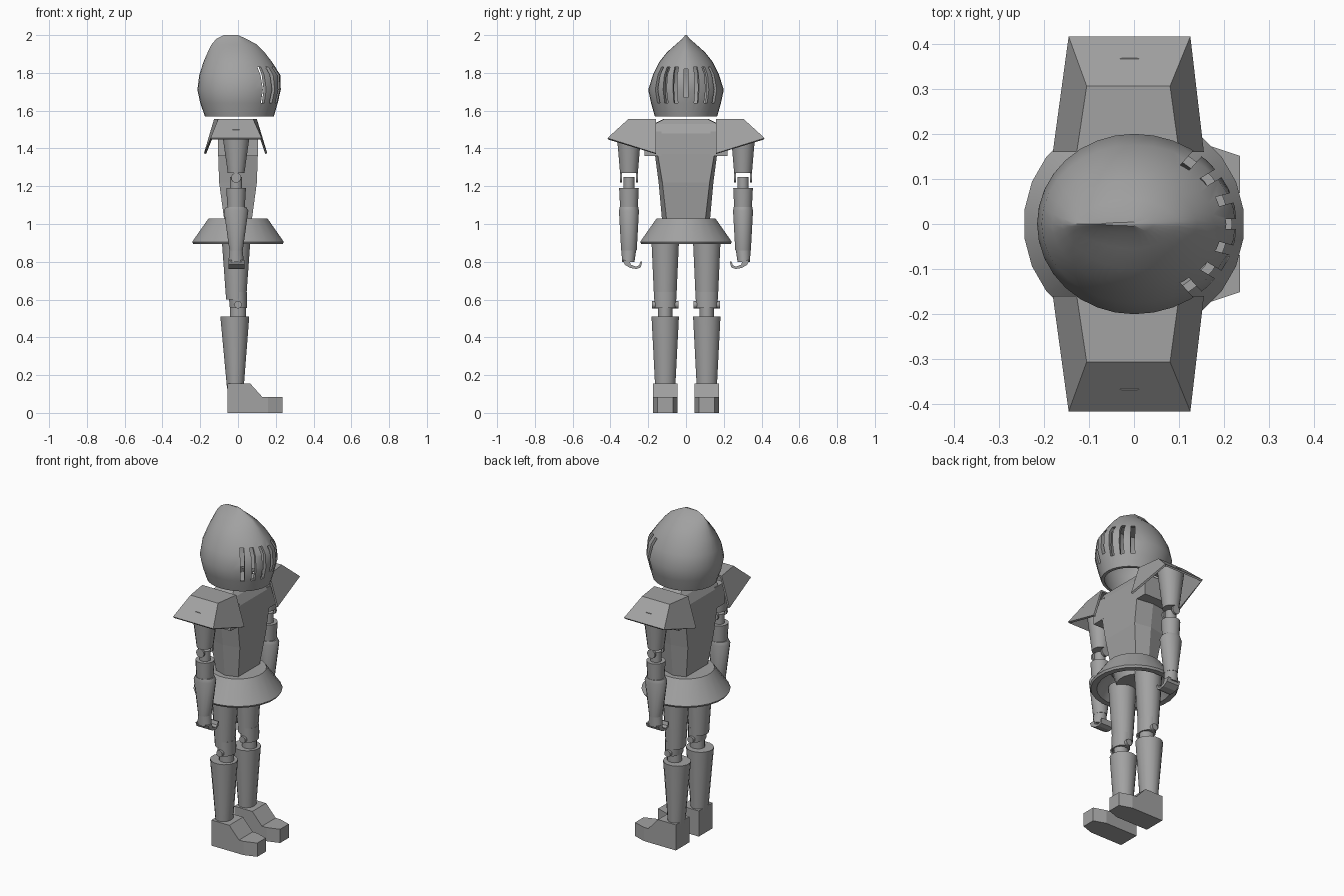
import bpy, bmesh, math
from mathutils import Vector, Matrix

if "Cube" in bpy.data.objects:
    bpy.data.objects.remove(bpy.data.objects["Cube"])

steel = bpy.data.materials.new("steel grey")
steel.use_nodes = True
GREY = (0.36, 0.36, 0.36, 1)
steel.diffuse_color = GREY
steel.node_tree.nodes["Principled BSDF"].inputs["Base Color"].default_value = GREY


def finish(name, bm, smooth=None):
    bmesh.ops.recalc_face_normals(bm, faces=bm.faces)
    mesh = bpy.data.meshes.new(name)
    bm.to_mesh(mesh)
    bm.free()
    mesh.materials.append(steel)
    ob = bpy.data.objects.new(name, mesh)
    bpy.context.collection.objects.link(ob)
    if smooth:
        bpy.ops.object.select_all(action="DESELECT")
        ob.select_set(True)
        bpy.context.view_layer.objects.active = ob
        bpy.ops.object.shade_smooth_by_angle(angle=math.radians(smooth))
    return ob


def loft(name, rings, caps=True, closed=False, smooth=None):
    """Skin a list of point rings; closed joins the last ring to the first."""
    bm = bmesh.new()
    loops = [[bm.verts.new(p) for p in ring] for ring in rings]
    pairs = list(zip(loops, loops[1:])) + ([(loops[-1], loops[0])] if closed else [])
    for a, b in pairs:
        for i in range(len(a)):
            j = (i + 1) % len(a)
            bm.faces.new((a[i], a[j], b[j], b[i]))
    if caps:
        bm.faces.new(loops[0])
        bm.faces.new(loops[-1])
    return finish(name, bm, smooth)


def oval(x, y, z, rx, ry, n=16):
    return [(x + rx * math.cos(t), y + ry * math.sin(t), z)
            for t in (2 * math.pi * (i + 0.5) / n for i in range(n))]


def box(name, x0, x1, y0, y1, z0, z1):
    return loft(name, [[(x0, y0, z), (x1, y0, z), (x1, y1, z), (x0, y1, z)] for z in (z0, z1)])


def pin(name, x, y, z, r, half):
    """Round pin lying along y."""
    return loft(name, [[(x + r * math.cos(math.tau * i / 16), y + d, z + r * math.sin(math.tau * i / 16))
                        for i in range(16)] for d in (-half, half)], smooth=35)


# Helmet: height, back, front, half width, sharpness of the crest
PROFILE = [(1.57, -0.175, 0.19, 0.165, 0), (1.64, -0.2, 0.21, 0.185, 0),
           (1.71, -0.215, 0.228, 0.2, 0), (1.79, -0.205, 0.225, 0.175, 0),
           (1.86, -0.182, 0.178, 0.14, 0.15), (1.91, -0.16, 0.14, 0.1, 0.3),
           (1.95, -0.14, 0.1, 0.055, 0.4), (1.98, -0.115, 0.045, 0.02, 0.5),
           (2.0, -0.075, 0.0, 0.004, 0.5)]


def helmet_ring(z, back, front, half, crest):
    ring = []
    for i in range(32):
        t = math.tau * i / 32
        s = math.sin(t)
        reach = front if math.cos(t) > 0 else -back
        ring.append((reach * math.cos(t), half * s * abs(s) ** crest, z))
    return ring


bm_rings = [helmet_ring(*p) for p in PROFILE]
inner = [[(x * 0.9, y * 0.9, min(z, 1.93)) for x, y, z in ring] for ring in bm_rings[:6]]
helmet = loft("helmet", inner[::-1] + bm_rings, smooth=40)

# Slits cut through the front of the helmet
bm = bmesh.new()
for deg in (-48, -31, -15, 0, 15, 31, 48):
    low, high = (1.64, 1.83) if deg else (1.67, 1.82)
    a = math.radians(deg)
    place = (Matrix.Rotation(a, 4, "Z") @ Matrix.Translation((0.22, 0, (low + high) / 2))
             @ Matrix.Diagonal((0.2, 0.022, high - low, 1)))
    bmesh.ops.create_cube(bm, size=1, matrix=place)
cutter = finish("slit_cutter", bm)
cutter.hide_render = True
cutter.hide_set(True)
cut = helmet.modifiers.new("slits", "BOOLEAN")
cut.operation, cut.object, cut.solver = "DIFFERENCE", cutter, "EXACT"


# Breastplate: height, half depth, half width of front, half width of side
def chest_ring(z, depth, front, side):
    return [(depth, -front, z), (depth, front, z), (0, side, z),
            (-depth, front, z), (-depth, -front, z), (0, -side, z)]


loft("breastplate", [chest_ring(*p) for p in (
    (1.0, 0.07, 0.1, 0.125), (1.22, 0.1, 0.125, 0.145), (1.37, 0.105, 0.15, 0.165),
    (1.48, 0.105, 0.165, 0.17), (1.53, 0.08, 0.165, 0.17), (1.555, 0.05, 0.115, 0.12))])

# Flared skirt with an open, hollow underside
loft("skirt", [oval(0, 0, z, r, r, 24) for z, r in
               ((1.0, 0.13), (0.893, 0.205), (0.893, 0.238), (0.905, 0.245), (1.03, 0.157))], smooth=30)
loft("hips", [oval(0, 0, z, r, r * 1.2) for z, r in ((0.93, 0.09), (1.01, 0.11))], smooth=30)

for side, s in (("left", 1), ("right", -1)):
    # Shoulder block and flared shoulder guard
    box(f"{side}_shoulder_block", -0.105, 0.105, s * 0.13, s * 0.22, 1.36, 1.49)
    rows = [[(-0.18, 0.16, 1.375), (-0.127, 0.16, 1.555), (0.1, 0.16, 1.555), (0.155, 0.16, 1.375)],
            [(-0.145, 0.416, 1.455), (-0.105, 0.306, 1.555), (0.08, 0.306, 1.555), (0.125, 0.416, 1.455)]]
    bm = bmesh.new()
    a, b = [[bm.verts.new((x, s * y, z)) for x, y, z in row] for row in rows]
    for i in range(3):
        bm.faces.new((a[i], a[i + 1], b[i + 1], b[i]))
    bm.faces.new(b)
    guard = finish(f"{side}_shoulder_guard", bm)
    # Offset toward the inside whichever way the open sheet was oriented
    top = max(guard.data.polygons, key=lambda p: abs(p.normal.z))
    shell = guard.modifiers.new("thickness", "SOLIDIFY")
    shell.thickness = 0.012
    shell.offset = -1 if top.normal.z > 0 else 1

    # Arm
    y = s * 0.302
    x = -0.01
    loft(f"{side}_upper_arm", [oval(x, y, 1.27, 0.045, 0.048), oval(x, y, 1.5, 0.078, 0.068)], smooth=30)
    for d in (-0.042, 0.042):
        pin(f"{side}_elbow_tab", x, y + d, 1.245, 0.026, 0.006)
    loft(f"{side}_elbow", [oval(x, y, 1.17, 0.032, 0.03), oval(x, y, 1.25, 0.032, 0.03)], smooth=30)
    loft(f"{side}_forearm", [oval(x, y, 1.05, 0.045, 0.046), oval(x, y, 1.19, 0.053, 0.053)], smooth=30)
    loft(f"{side}_gauntlet", [oval(x, y, 0.86, 0.036, 0.042), oval(x, y, 1.07, 0.066, 0.054),
                              oval(x, y, 1.09, 0.055, 0.05)], smooth=40)
    # Hand: palm plate curling into fingers
    loft(f"{side}_palm", [oval(x, s * 0.306, 0.8, 0.042, 0.034), oval(x, y, 0.87, 0.034, 0.04)], smooth=30)
    curl = [(0.335, 0.81), (0.325, 0.785), (0.295, 0.767), (0.262, 0.762), (0.24, 0.77), (0.232, 0.8)]
    core = [(0.241, 0.802), (0.248, 0.782), (0.264, 0.774), (0.293, 0.785), (0.3, 0.81)]
    loft(f"{side}_fingers", [[(px, s * py, pz) for py, pz in curl + core] for px in (-0.05, 0.035)])

    # Leg
    y = s * 0.11
    loft(f"{side}_thigh", [oval(x, y, 0.6, 0.054, 0.06), oval(x, y, 0.95, 0.08, 0.076)], smooth=30)
    loft(f"{side}_knee", [oval(x + 0.012, y, 0.555, 0.046, 0.057), oval(x + 0.008, y, 0.64, 0.05, 0.06)],
         smooth=30)
    pin(f"{side}_knee_pin", 0, y, 0.573, 0.02, 0.07)
    loft(f"{side}_knee_joint", [oval(0, y, 0.49, 0.042, 0.038), oval(0, y, 0.57, 0.042, 0.038)], smooth=30)
    loft(f"{side}_shin", [oval(-0.014, y, 0.13, 0.045, 0.054), oval(-0.017, y, 0.51, 0.078, 0.074)], smooth=30)

    # Stepped boot with a tapered toe: x, height, half width
    steps = ((-0.055, 0.155, 0.066), (0.065, 0.155, 0.066), (0.13, 0.083, 0.066),
             (0.16, 0.083, 0.066), (0.235, 0.083, 0.041))
    loft(f"{side}_boot", [[(px, y - w, 0), (px, y + w, 0), (px, y + w, h), (px, y - w, h)]
                          for px, h, w in steps])
